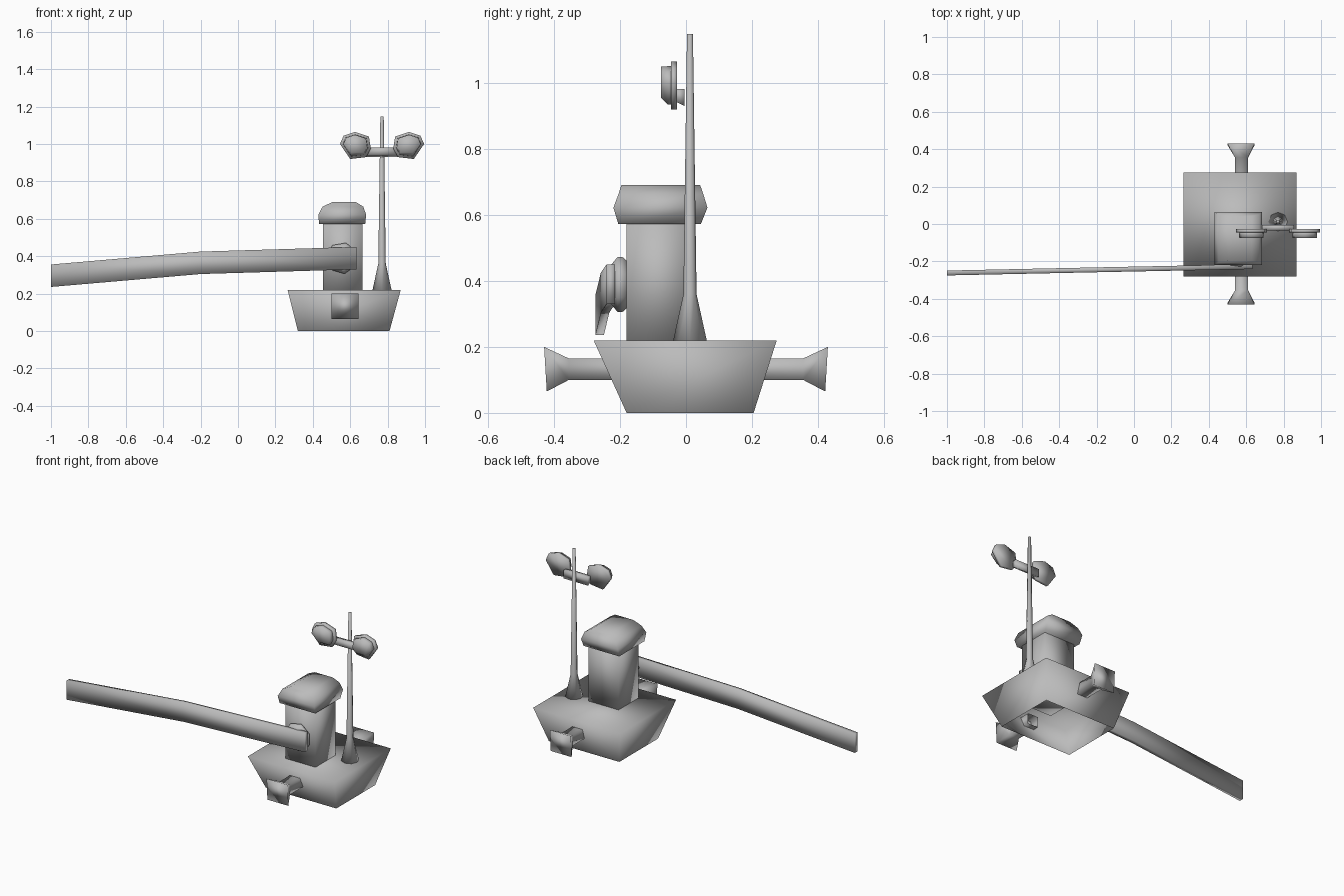
import bpy, bmesh, math

cube = bpy.data.objects.get("Cube")
if cube:
    bpy.data.objects.remove(cube)

GREY = (0.5, 0.5, 0.5, 1)
metal = bpy.data.materials.new("plain_grey")
metal.use_nodes = True
metal.diffuse_color = GREY
metal.node_tree.nodes["Principled BSDF"].inputs["Base Color"].default_value = GREY


def loft(name, rings, start=True, end=True):
    """Skin matching rings of points into one smooth-shaded part."""
    bm = bmesh.new()
    loops = [[bm.verts.new(p) for p in ring] for ring in rings]
    n = len(loops[0])
    for a, b in zip(loops, loops[1:]):
        for i in range(n):
            j = (i + 1) % n
            bm.faces.new((a[i], a[j], b[j], b[i]))
    if start:
        bm.faces.new(loops[0][::-1])
    if end:
        bm.faces.new(loops[-1])
    bmesh.ops.recalc_face_normals(bm, faces=bm.faces)
    for face in bm.faces:
        face.smooth = True
    mesh = bpy.data.meshes.new(name)
    bm.to_mesh(mesh)
    bm.free()
    mesh.materials.append(metal)
    obj = bpy.data.objects.new(name, mesh)
    bpy.context.collection.objects.link(obj)
    return obj


def rect(x0, x1, y0, y1, z):
    return [(x0, y0, z), (x1, y0, z), (x1, y1, z), (x0, y1, z)]


def upright(x0, x1, y, z0, z1):
    return [(x0, y, z0), (x1, y, z0), (x1, y, z1), (x0, y, z1)]


def circle(n, r, turn=0):
    return [(r * math.cos(turn + math.tau * i / n), r * math.sin(turn + math.tau * i / n))
            for i in range(n)]


# Flared base, open underneath
loft("base", [rect(.32, .81, -.18, .205, 0), rect(.265, .87, -.28, .275, .22)], start=False)

# Tower and its cap
loft("tower", [rect(.455, .665, -.18, .02, .2), rect(.455, .665, -.18, .02, .6)])
loft("tower_cap", [rect(.433, .68, -.205, .045, .572),
                   rect(.43, .685, -.22, .065, .622),
                   rect(.452, .67, -.204, .052, .665),
                   rect(.505, .63, -.196, .043, .69)])

# Square horns at the front and back
for side, s in (("front", -1), ("back", 1)):
    loft(side + "_horn", [upright(.54, .61, s * .19, .1, .165),
                          upright(.54, .61, s * .355, .1, .165),
                          [(.5, s * .422, .065), (.645, s * .422, .065),
                           (.645, s * .43, .2), (.5, s * .43, .2)]], start=False)

# Hub between tower and arm
hub = [(r, y) for r, y in ((.065, -.17), (.085, -.192), (.085, -.208), (.06, -.228))]
loft("arm_hub", [[(.555 + a, y, .39 + b) for a, b in circle(7, r, .4)] for r, y in hub])


# Long thin arm with a slight bend
def arm_section(x, y, z, half=.06, t=.013):
    return [(x, y - t, z - half), (x, y + t, z - half), (x, y + t, z + half), (x, y - t, z + half)]


loft("arm", [arm_section(-1, -.262, .296), arm_section(-.2, -.245, .365),
             arm_section(.633, -.228, .39)])

# Tapered mast
loft("mast", [[(.77 + a, .012 + b, z) for a, b in circle(8, r)]
              for r, z in ((.053, .21), (.02, .36), (.009, 1.148))])

# Crossbar carrying the lamps
loft("lamp_crossbar", [[(x, -.035, .945), (x, -.005, .93), (x, -.005, .982), (x, -.035, .982)]
                       for x in (.685, .855)])

# Lamps: a flange plate and a hooded front, mirrored about the mast
outline = [(.225, 1.0), (.205, 1.045), (.145, 1.065), (.07, 1.04),
           (.06, .975), (.085, .93), (.17, .92)]


def lamp_ring(s, y, scale, floor=0):
    return [(.77 + s * (.143 + (u - .143) * scale), y, max(floor, .994 + (z - .994) * scale))
            for u, z in outline]


for side, s in (("left", 1), ("right", -1)):
    loft(side + "_lamp_flange", [lamp_ring(s, -.028, 1), lamp_ring(s, -.046, 1)])
    loft(side + "_lamp_hood", [lamp_ring(s, -.04, .82), lamp_ring(s, -.055, .8),
                               lamp_ring(s, -.076, .78, .955)])
